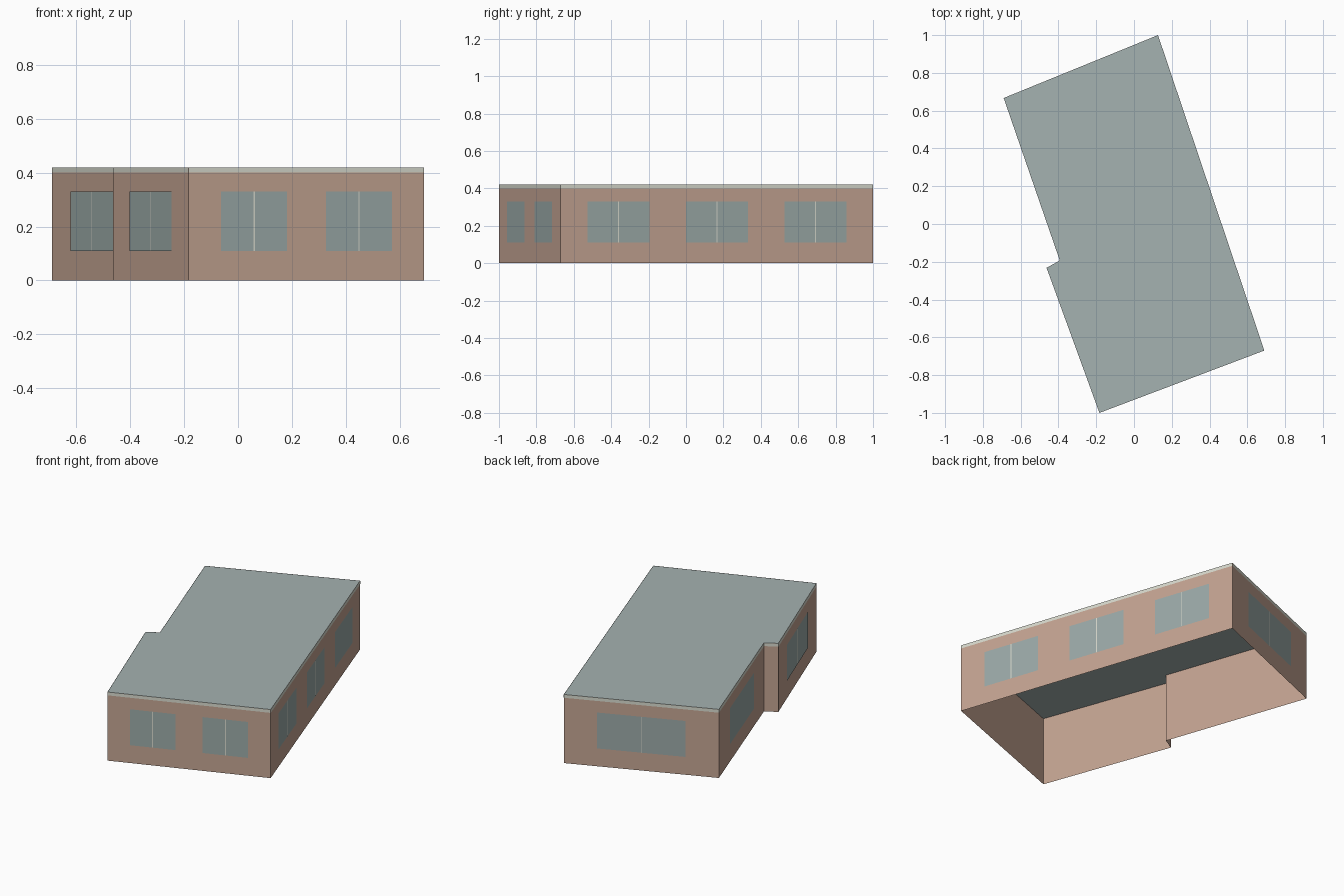
import bpy
import bmesh
from mathutils import Vector

cube = bpy.data.objects.get("Cube")
if cube:
    bpy.data.objects.remove(cube, do_unlink=True)


def material(name, srgb):
    lin = [((c / 255 + 0.055) / 1.055) ** 2.4 for c in srgb]
    m = bpy.data.materials.new(name)
    m.use_nodes = True
    m.diffuse_color = (*lin, 1)
    m.node_tree.nodes["Principled BSDF"].inputs["Base Color"].default_value = (*lin, 1)
    return m


WALL = material("tan wall", (196, 164, 146))
ROOF = material("grey green roof", (165, 178, 177))
GLASS = material("blue grey glass", (155, 170, 168))
TRIM = material("pale trim", (216, 218, 206))

HEIGHT, TRIM_BOTTOM = 0.42, 0.40
SILL, HEAD = 0.11, 0.33

# Footprint corners, anticlockwise
corners = [Vector(p) for p in (
    (-0.183, -1.0), (0.69, -0.67), (0.127, 1.0),
    (-0.69, 0.667), (-0.393, -0.193), (-0.463, -0.232))]
edges = list(zip(corners, corners[1:] + corners[:1]))


def build(name, mat, polygons):
    bm = bmesh.new()
    for poly in polygons:
        bm.faces.new([bm.verts.new(p) for p in poly])
    bmesh.ops.remove_doubles(bm, verts=bm.verts, dist=0.0001)
    mesh = bpy.data.meshes.new(name)
    bm.to_mesh(mesh)
    bm.free()
    mesh.materials.append(mat)
    obj = bpy.data.objects.new(name, mesh)
    bpy.context.collection.objects.link(obj)


def panel(a, b, centre, half, low, high, lift):
    """Upright rectangle on wall a-b, lifted outwards; centre and half are lengths."""
    along = (b - a).normalized()
    out = Vector((along.y, -along.x)) * lift
    p = a + along * (centre - half) + out
    q = a + along * (centre + half) + out
    return [(*p, low), (*q, low), (*q, high), (*p, high)]


def whole(a, b, low, high, lift):
    size = (b - a).length
    return panel(a, b, size / 2, size / 2, low, high, lift)


# Shell, open underneath
build("walls", WALL, [whole(a, b, 0, HEIGHT, 0) for a, b in edges])
build("roof", ROOF, [[(*c, HEIGHT) for c in corners]])
build("roof_trim", TRIM, [whole(a, b, TRIM_BOTTOM, HEIGHT, 0.001) for a, b in edges])

# Windows per wall: centres and half width as fractions of the wall
layout = {
    "front": (0, (0.277, 0.723), 0.14),
    "left": (1, (0.185, 0.5, 0.815), 0.099),
    "back": (2, (0.5,), 0.285),
    "right_rear": (3, (0.5,), 0.267),
    "right_front": (5, (0.5,), 0.277),
}
for side, (index, centres, half) in layout.items():
    a, b = edges[index]
    size = (b - a).length
    build(side + "_windows", GLASS,
          [panel(a, b, c * size, half * size, SILL, HEAD, 0.002) for c in centres])
    build(side + "_window_bars", TRIM,
          [panel(a, b, c * size, 0.0025, SILL, HEAD, 0.003) for c in centres])
